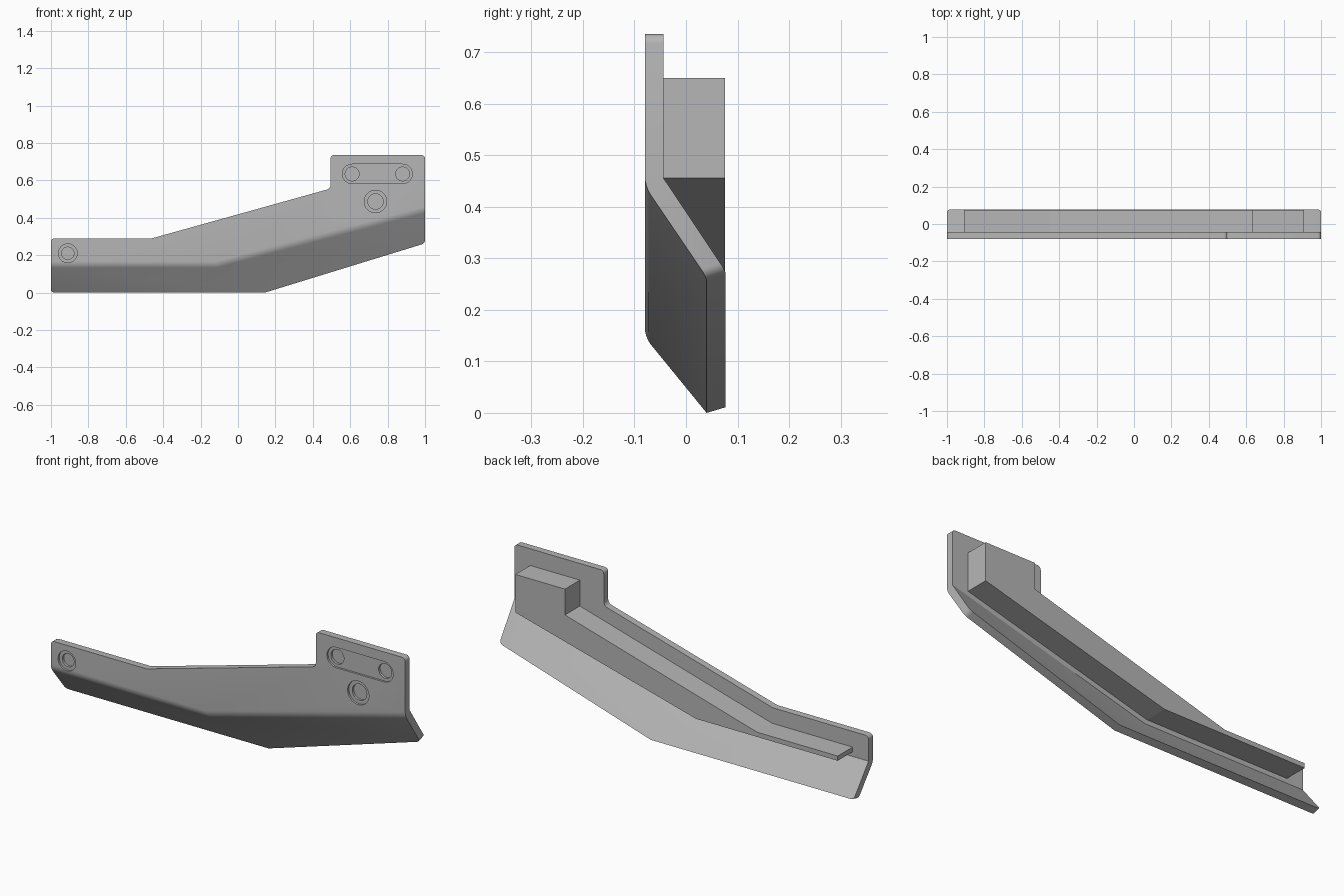
import bpy, bmesh, math

cube = bpy.data.objects.get("Cube")
if cube:
    bpy.data.objects.remove(cube, do_unlink=True)

grey = bpy.data.materials.new("plain grey")
grey.use_nodes = True
COLOUR = (0.47, 0.47, 0.47, 1)
grey.diffuse_color = COLOUR
grey.node_tree.nodes["Principled BSDF"].inputs["Base Color"].default_value = COLOUR

FRONT, BACK, REAR = -0.08, -0.044, 0.077


def add_object(name, bm):
    bmesh.ops.recalc_face_normals(bm, faces=bm.faces)
    mesh = bpy.data.meshes.new(name)
    bm.to_mesh(mesh)
    bm.free()
    mesh.materials.append(grey)
    obj = bpy.data.objects.new(name, mesh)
    bpy.context.collection.objects.link(obj)
    return obj


def prism(name, outline, y0, y1):
    """Extrude an x-z outline along y."""
    bm = bmesh.new()
    a = [bm.verts.new((x, y0, z)) for x, z in outline]
    b = [bm.verts.new((x, y1, z)) for x, z in outline]
    bm.faces.new(a)
    bm.faces.new(b[::-1])
    for i in range(len(a)):
        j = (i + 1) % len(a)
        bm.faces.new((a[i], b[i], b[j], a[j]))
    bmesh.ops.remove_doubles(bm, verts=bm.verts, dist=0.0001)
    return add_object(name, bm)


# Bracket: upright plate with a folded flange along its lower edge
top = [(-1, 0.29), (-0.46, 0.29), (0.495, 0.556), (0.495, 0.735), (1, 0.735)]
bends = ([(-1, 0.147), (-0.12, 0.147), (1, 0.44)],
         [(-1, 0.162), (-0.10, 0.162), (1, 0.456)])
lips = ([(-1, 0.04, 0), (0.145, 0.04, 0), (1, 0.04, 0.263)],
        [(-1, REAR, 0.011), (0.145, REAR, 0.011), (1, REAR, 0.275)])

bm = bmesh.new()
layers = []
for y, bend, lip in zip((FRONT, BACK), bends, lips):
    t = [bm.verts.new((x, y, z)) for x, z in top]
    f = [bm.verts.new((x, y, z)) for x, z in bend]
    e = [bm.verts.new(p) for p in lip]
    bm.faces.new(t + f[::-1])
    for i in range(2):
        bm.faces.new((f[i], f[i + 1], e[i + 1], e[i]))
    layers.append((t, f, e))
(t0, f0, e0), (t1, f1, e1) = layers
rim0 = t0 + [f0[2]] + e0[::-1] + [f0[0]]
rim1 = t1 + [f1[2]] + e1[::-1] + [f1[0]]
for i in range(len(rim0)):
    j = (i + 1) % len(rim0)
    bm.faces.new((rim0[i], rim0[j], rim1[j], rim1[i]))
bmesh.ops.recalc_face_normals(bm, faces=bm.faces)

# Rounded outline corners and a soft fold
corners = [(t0[i], t1[i]) for i in (0, 2, 3, 4)] + [(e0[i], e1[i]) for i in (0, 2)]
fold = [(f0[0], f0[1]), (f0[1], f0[2])]
bmesh.ops.bevel(bm, geom=[bm.edges.get(p) for p in corners + fold],
                offset=0.018, segments=4, profile=0.5, affect='EDGES')
bracket = add_object("bracket_plate", bm)


def pocket(x0, x1, z, radius, depth):
    """Cut a round or slot-shaped recess into the front."""
    n = 24
    ring = []
    for cx, start in ((x1, -math.pi / 2), (x0, math.pi / 2)):
        for k in range(n + 1):
            a = start + math.pi * k / n
            ring.append((cx + radius * math.cos(a), z + radius * math.sin(a)))
    if x0 == x1:
        ring = ring[:n] + ring[n + 1:-1]
    cutter = prism("pocket_cutter", ring, FRONT - 0.05, FRONT + depth)
    cutter.hide_render = True
    mod = bracket.modifiers.new("pocket", 'BOOLEAN')
    mod.operation = 'DIFFERENCE'
    mod.solver = 'EXACT'
    mod.object = cutter
    bpy.context.view_layer.objects.active = bracket
    bpy.ops.object.modifier_apply(modifier=mod.name)
    bpy.data.objects.remove(cutter, do_unlink=True)


# Shallow seats, then the screw holes inside them
pocket(-0.91, -0.91, 0.21, 0.05, 0.01)
pocket(0.735, 0.735, 0.487, 0.06, 0.01)
pocket(0.61, 0.88, 0.634, 0.052, 0.01)
for x, z, r in ((-0.91, 0.21, 0.033), (0.735, 0.487, 0.041),
                (0.61, 0.634, 0.037), (0.88, 0.634, 0.037)):
    pocket(x, x, z, r, 0.022)

bpy.ops.object.select_all(action='DESELECT')
bracket.select_set(True)
bpy.context.view_layer.objects.active = bracket
bpy.ops.object.shade_smooth_by_angle(angle=math.radians(25))

# Tapered stiffening rail with a raised mounting block behind the plate
prism("rear_rail", [(-0.91, 0.186), (-0.11, 0.186), (0.91, 0.456), (0.91, 0.65),
                    (0.63, 0.65), (0.63, 0.518), (-0.455, 0.21), (-0.91, 0.21)],
      BACK - 0.002, REAR - 0.001)
